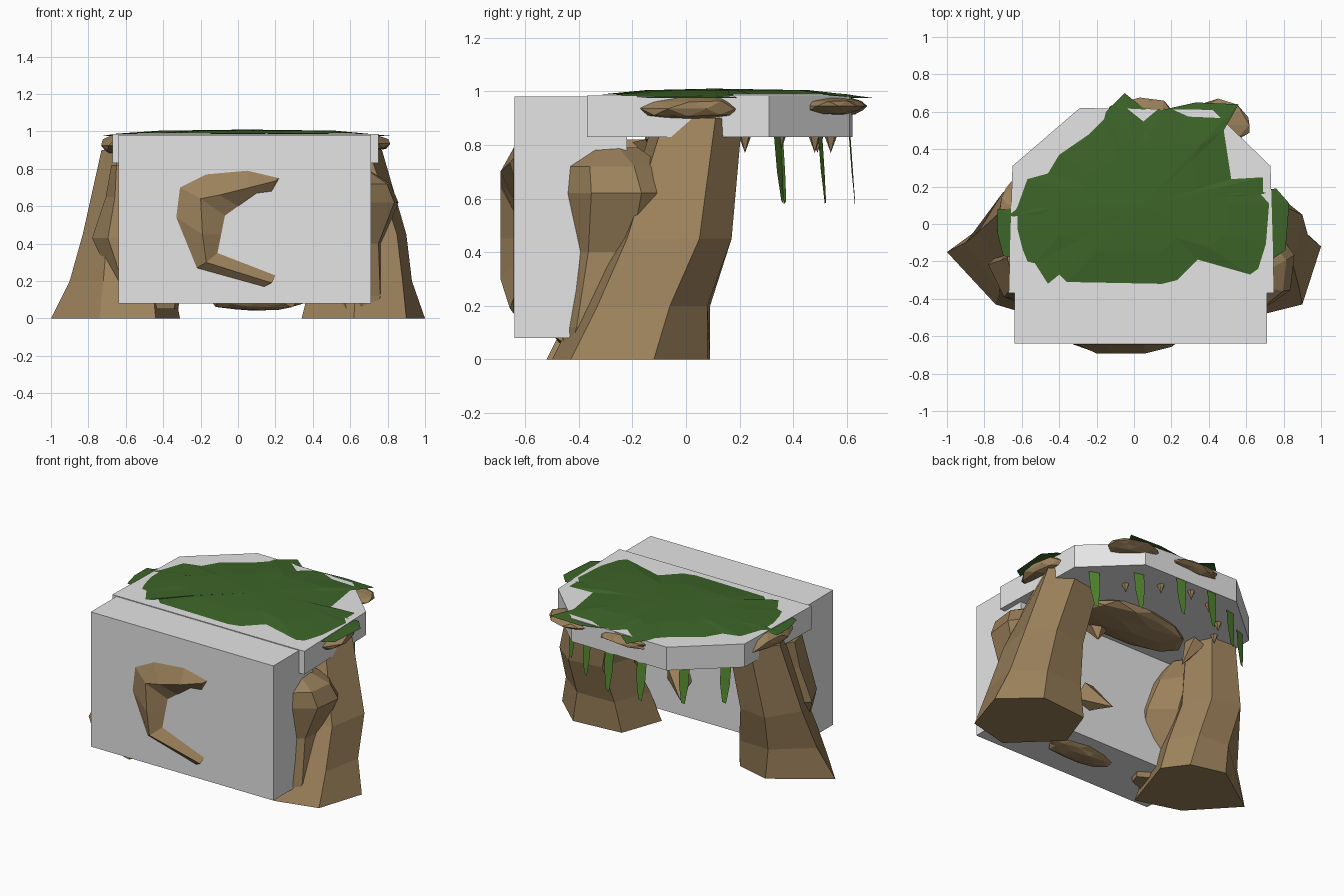
import bpy, bmesh, math, random
from mathutils import Vector

if "Cube" in bpy.data.objects:
    bpy.data.objects.remove(bpy.data.objects["Cube"])


def material(name, rgb):
    mat = bpy.data.materials.new(name)
    mat.use_nodes = True
    mat.diffuse_color = (*rgb, 1)
    mat.node_tree.nodes["Principled BSDF"].inputs["Base Color"].default_value = (*rgb, 1)
    return mat


STONE = material("pale grey", (.78, .78, .78))
ROCK = material("earth brown", (.33, .22, .105))
GRASS = material("grass green", (.047, .13, .022))
LEAF = material("leaf green", (.09, .25, .03))


def finish(name, bm, mat, recalc=True):
    if recalc:
        bmesh.ops.recalc_face_normals(bm, faces=bm.faces)
    mesh = bpy.data.meshes.new(name)
    bm.to_mesh(mesh)
    bm.free()
    mesh.materials.append(mat)
    obj = bpy.data.objects.new(name, mesh)
    bpy.context.collection.objects.link(obj)
    return obj


def bridge(bm, rows, closed=True):
    """Join neighbouring rows of vertices with quads."""
    for low, high in zip(rows, rows[1:]):
        count = len(low)
        for i in range(count if closed else count - 1):
            j = (i + 1) % count
            bm.faces.new((low[i], low[j], high[j], high[i]))


def loft(name, rings, mat):
    """Closed solid through (height, outline) rings."""
    bm = bmesh.new()
    rows = [[bm.verts.new((x, y, z)) for x, y in pts] for z, pts in rings]
    bridge(bm, rows)
    bm.faces.new(rows[0])
    bm.faces.new(rows[-1])
    return finish(name, bm, mat)


def column(name, rings, seed):
    """Rough seven-sided rock through (z, cx, cy, rx, ry) rings."""
    rng = random.Random(seed)
    out = []
    for z, cx, cy, rx, ry in rings:
        pts = []
        for i in range(7):
            a = math.tau * i / 7 + .3
            k = rng.uniform(.92, 1.1)
            pts.append((cx + rx * k * math.cos(a), cy + ry * k * math.sin(a)))
        out.append((z, pts))
    return loft(name, out, ROCK)


def lump(name, centre, radii, seed, detail=2):
    """Jittered low-poly rock."""
    rng = random.Random(seed)
    bm = bmesh.new()
    bmesh.ops.create_icosphere(bm, subdivisions=detail, radius=1)
    for v in bm.verts:
        k = rng.uniform(.85, 1.1)
        v.co = Vector([c + r * k * p for c, r, p in zip(centre, radii, v.co)])
    return finish(name, bm, ROCK)


def spike(name, base, tip, radius):
    """Five-sided cone from base to tip."""
    bm = bmesh.new()
    base, tip = Vector(base), Vector(tip)
    turn = (tip - base).to_track_quat('Z', 'Y')
    ring = []
    for i in range(5):
        a = math.tau * i / 5
        ring.append(bm.verts.new(base + turn @ Vector((radius * math.cos(a), radius * math.sin(a), 0))))
    top = bm.verts.new(tip)
    bm.faces.new(ring)
    for i in range(5):
        bm.faces.new((ring[i], ring[(i + 1) % 5], top))
    return finish(name, bm, ROCK)


# Front block and roof slab
block = [(-.64, -.64), (.71, -.64), (.71, -.22), (-.64, -.22)]
loft("front_block", [(.08, block), (.98, block)], STONE)
roof = [(-.67, -.37), (.75, -.37), (.73, .31), (.42, .61), (-.29, .62), (-.65, .31)]
loft("roof_slab", [(.83, roof), (.985, roof)], STONE)

# Leaning rock legs
loft("left_leg", [
    (0, [(.9, -.43), (1, -.12), (.78, .08), (.44, .05), (.34, -.23), (.62, -.5)]),
    (.2, [(.88, -.33), (.93, -.06), (.75, .08), (.48, .07), (.39, -.18), (.63, -.4)]),
    (.45, [(.85, -.22), (.9, .05), (.75, .17), (.52, .14), (.45, -.08), (.64, -.25)]),
    (.9, [(.7, -.08), (.77, .11), (.62, .21), (.42, .18), (.38, -.02), (.52, -.12)]),
], ROCK)
loft("right_leg", [
    (0, [(-.44, -.52), (-.74, -.43), (-1, -.15), (-.65, .09), (-.42, .03), (-.31, -.12)]),
    (.2, [(-.46, -.42), (-.72, -.36), (-.9, -.1), (-.67, .09), (-.45, .08), (-.35, -.09)]),
    (.45, [(-.5, -.28), (-.7, -.25), (-.83, -.04), (-.7, .17), (-.5, .14), (-.42, -.05)]),
    (.9, [(-.5, -.12), (-.64, -.1), (-.73, .05), (-.62, .21), (-.45, .2), (-.38, .05)]),
], ROCK)

# Boulders wedged between block and legs
column("left_boulder", [
    (.04, .65, -.39, .1, .07), (.12, .66, -.35, .13, .11), (.4, .63, -.26, .15, .19),
    (.62, .69, -.23, .17, .21), (.72, .67, -.25, .15, .19), (.79, .63, -.28, .08, .1)], 4)
column("right_boulder", [
    (.05, -.45, -.38, .14, .08), (.15, -.48, -.35, .18, .12), (.43, -.5, -.25, .26, .2),
    (.65, -.52, -.22, .2, .2), (.82, -.56, -.2, .12, .14)], 7)

# Rocks on the roof edge, under the roof and under the block
for name, centre, radii, seed in [
    ("left_edge_rock", (.67, .01, .935), (.14, .23, .052), 1),
    ("right_edge_rock", (-.62, .03, .925), (.12, .22, .06), 2),
    ("back_left_rock", (.45, .53, .945), (.17, .13, .035), 3),
    ("back_rock", (.03, .58, .945), (.2, .09, .035), 5),
    ("ceiling_rock", (.03, .02, .82), (.42, .2, .06), 6),
    ("underside_rock", (.1, -.4, .08), (.24, .1, .04), 8),
]:
    lump(name, centre, radii, seed)

# Hooked rock growing out of the block front
outer = [(.22, .75), (.05, .79), (-.17, .77), (-.31, .7), (-.33, .54), (-.22, .27), (.14, .17)]
ridge = [(.2, .735), (.06, .7), (-.1, .66), (-.2, .64), (-.19, .45), (-.17, .3), (.18, .19)]
inner = [(.18, .68), (.1, .67), (0, .6), (-.07, .55), (-.09, .45), (-.11, .35), (.2, .23)]
bm = bmesh.new()
last = len(ridge) - 1
rows = []
for points, peak in ((outer, 0), (ridge, .05), (inner, 0)):
    rows.append([bm.verts.new((x, -.642 - peak * (.3 if i in (0, last) else 1), z))
                 for i, (x, z) in enumerate(points)])
bridge(bm, rows + [rows[0]], closed=False)
for i in (0, last):
    bm.faces.new([row[i] for row in rows])
finish("hooked_rock", bm, ROCK)

# Spur on the back of the block and hanging stone points
spike("back_spur", (.2, -.23, .36), (.1, -.08, .26), .1)
spike("large_stone_point", (.19, -.12, .82), (.2, -.1, .7), .09)
spike("side_stone_point", (-.42, .08, .83), (-.36, .02, .68), .07)
for i, (x, y) in enumerate([(.5, .22), (.36, .35), (.19, .48), (0, .54), (-.18, .49), (-.37, .35), (-.45, .22)]):
    spike(f"stone_point_{i}", (x, y, .835), (x, y, .77), .025)

# Ragged grass sheet, in hundredths, drooping where it passes the slab
outline = [(-5, 70), (-15, 60), (-16, 56), (-24, 48), (-40, 37), (-46, 27), (-57, 24), (-62, 10),
           (-65, 4), (-73, 8), (-73, -5), (-70, -17), (-53, -21), (-46, -32), (-40, -27), (-36, -31),
           (15, -32), (23, -30), (34, -19), (62, -27), (81, -14), (83, 11), (76, 19), (69, 16),
           (69, 25), (52, 24), (48, 50), (56, 64), (33, 65), (15, 61), (5, 62)]
bm = bmesh.new()
hub = Vector((.05, .1, 1.01))
edge, mid = [], []
for px, py in outline:
    x, y = px / 100, py / 100
    outside = x > .75 or x < -.67 or y > .61
    edge.append(bm.verts.new((x, y, .975 if outside else .988)))
    mid.append(bm.verts.new((hub.x + (x - hub.x) * .6, hub.y + (y - hub.y) * .6, 1.004)))
bridge(bm, [edge, mid])
centre = bm.verts.new(hub)
for i in range(len(mid)):
    bm.faces.new((mid[i], mid[(i + 1) % len(mid)], centre))
bmesh.ops.triangulate(bm, faces=bm.faces)
for f in bm.faces:
    f.normal_update()
    if f.normal.z < 0:
        f.normal_flip()
finish("grass_top", bm, GRASS, recalc=False)

# Hanging leaves along the back edge
profile = [(-.035, .84, 0), (.035, .84, 0), (.03, .7, .01), (.012, .59, .02), (-.012, .58, .02), (-.03, .7, .01)]
for i, (x, y) in enumerate([(.6, .34), (.38, .5), (.14, .61), (-.1, .61), (-.34, .5), (-.54, .35)]):
    bm = bmesh.new()
    turn = -.6 * x
    bm.faces.new([bm.verts.new((x + w * math.cos(turn), y + w * math.sin(turn) + out, z))
                  for w, z, out in reversed(profile)])
    finish(f"hanging_leaf_{i}", bm, LEAF, recalc=False)
